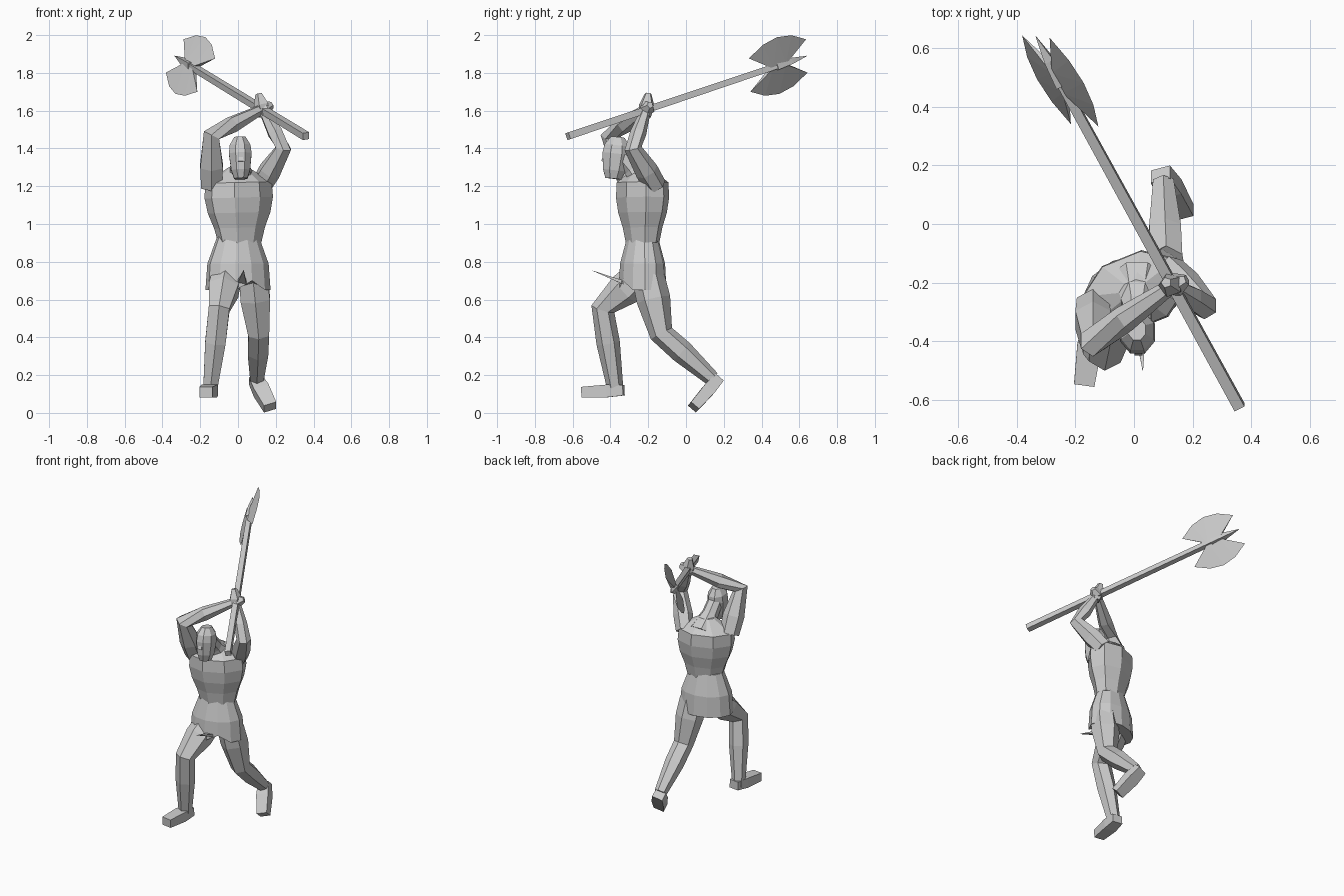
import bpy
import bmesh
import math
from mathutils import Vector

cube = bpy.data.objects.get("Cube")
if cube:
    bpy.data.objects.remove(cube, do_unlink=True)

grey = bpy.data.materials.new("plain_grey")
grey.use_nodes = True
colour = (0.6, 0.6, 0.6, 1)
grey.diffuse_color = colour
grey.node_tree.nodes["Principled BSDF"].inputs["Base Color"].default_value = colour


def finish(name, bm):
    bmesh.ops.recalc_face_normals(bm, faces=bm.faces)
    mesh = bpy.data.meshes.new(name)
    bm.to_mesh(mesh)
    bm.free()
    mesh.materials.append(grey)
    obj = bpy.data.objects.new(name, mesh)
    bpy.context.collection.objects.link(obj)
    return obj


def tube(name, path, widths, sides=6, depth=1.0, yaw=0):
    """Faceted tube along a path; depth scales its thickness across the width."""
    bm = bmesh.new()
    reference = Vector((math.cos(yaw), math.sin(yaw), 0))
    grow = 1 / math.cos(math.pi / sides)
    last = len(path) - 1
    rings = []
    for i, (centre, width) in enumerate(zip(path, widths)):
        tangent = (path[min(i + 1, last)] - path[max(i - 1, 0)]).normalized()
        across = (reference - tangent * reference.dot(tangent)).normalized()
        outward = tangent.cross(across) * depth
        ring = []
        for k in range(sides):
            angle = math.tau * (k + 0.5) / sides
            offset = across * math.cos(angle) + outward * math.sin(angle)
            ring.append(bm.verts.new(centre + offset * width * grow))
        rings.append(ring)
    for low, high in zip(rings, rings[1:]):
        for k in range(sides):
            following = (k + 1) % sides
            bm.faces.new((low[k], low[following], high[following], high[k]))
    bm.faces.new(rings[0])
    bm.faces.new(rings[-1])
    return finish(name, bm)


def column(name, start, end, widths, **options):
    """Tube with evenly spaced rings from start to end."""
    last = len(widths) - 1
    path = [start.lerp(end, i / last) for i in range(last + 1)]
    return tube(name, path, widths, **options)


def limb(name, joints, widths, swell=1.2, **options):
    """Tube through joints, with a muscle swelling between each pair."""
    path, thickness = [joints[0]], [widths[0]]
    for i in range(len(joints) - 1):
        path += [joints[i].lerp(joints[i + 1], 0.4), joints[i + 1]]
        thickness += [swell * (widths[i] + widths[i + 1]) / 2, widths[i + 1]]
    return tube(name, path, thickness, **options)


def point(x, y, z):
    return Vector((x, y, z))


# Torso, twisted so that its left shoulder is drawn back
waist = point(0.01, -0.23, 0.9)
collar = point(0, -0.23, 1.3)
column("torso", waist, collar, (0.11, 0.13, 0.16, 0.175, 0.17, 0.05),
       sides=8, depth=0.7, yaw=math.radians(22))

# Tunic skirt with two tears in the front hem
skirt = column("skirt", point(0, -0.23, 0.65), point(0, -0.23, 0.93),
               (0.17, 0.16, 0.11), sides=12, depth=0.7, yaw=math.radians(15))
for torn in (7, 9):
    skirt.data.vertices[torn].co.z += 0.05

cloth_end = point(0.03, -0.5, 0.755)
column("torn_cloth_spike", point(0.02, -0.33, 0.69), cloth_end,
       (0.025, 0.012, 0.001), sides=4, depth=0.4)

# Neck and head
chin = point(0.015, -0.385, 1.24)
crown = point(0.01, -0.36, 1.46)
column("neck", point(0.01, -0.2, 1.2), chin.lerp(crown, 0.7),
       (0.09, 0.05, 0.045), sides=8)
column("head", chin, crown, (0.035, 0.05, 0.055, 0.06, 0.055, 0.03),
       sides=8, depth=1.2)
column("nose", point(0.015, -0.435, 1.33), point(0.015, -0.42, 1.39),
       (0.014, 0.008), sides=4)

# Arms raised to a shared grip on the shaft
grip = point(0.13, -0.21, 1.61)
limb("right_arm",
     (point(-0.14, -0.28, 1.2), point(-0.14, -0.4, 1.47), grip),
     (0.055, 0.045, 0.022))
limb("left_arm",
     (point(0.12, -0.16, 1.2), point(0.24, -0.28, 1.4), grip),
     (0.05, 0.04, 0.022))

# Hands wrapped around the shaft
for name, reach in (("right_hand", point(0.05, 0.02, 0.02)),
                    ("left_hand", point(-0.02, 0.01, 0.08))):
    column(name, grip - reach / 2, grip + reach, (0.025, 0.035, 0.015), sides=5)

# Forward right leg, and trailing left leg pushing off its toes
leg_widths = (0.075, 0.055, 0.035)
limb("right_leg",
     (point(-0.06, -0.25, 0.72), point(-0.1, -0.44, 0.55),
      point(-0.15, -0.37, 0.1)), leg_widths)
limb("left_leg",
     (point(0.08, -0.2, 0.72), point(0.11, -0.13, 0.42),
      point(0.1, 0.14, 0.18)), leg_widths)
for name, heel, toe in (
        ("right_foot", point(-0.14, -0.33, 0.12), point(-0.17, -0.55, 0.11)),
        ("left_foot", point(0.09, 0.17, 0.18), point(0.17, 0.04, 0.03))):
    limb(name, (heel, toe), (0.035, 0.035), sides=4, depth=0.8)

# Axe shaft and pointed tip
butt = point(0.36, -0.625, 1.465)
tip = point(-0.335, 0.64, 1.89)
shaft = (tip - butt).normalized()
column("axe_shaft", butt, butt.lerp(tip, 0.9), (0.019, 0.016), sides=4)
column("axe_tip", butt.lerp(tip, 0.87), tip, (0.022, 0.016, 0.001), sides=4)

# Twin axe blades, thick at the root and tapering to a curved edge
head_centre = butt.lerp(tip, 0.88)
rise = point(0.45, 0, 0.9)
rise = (rise - shaft * rise.dot(shaft)).normalized()


def blade(name, out):
    bm = bmesh.new()
    normal = shaft.cross(out)
    steps = (-1, -0.5, 0, 0.5, 1)
    rim = [bm.verts.new(head_centre + shaft * s * 0.18
                        + out * (0.17 - 0.07 * s * s)) for s in steps]
    sheets = [[bm.verts.new(head_centre + shaft * s * 0.04 + normal * side)
               for s in (-1, 1)] for side in (-0.014, 0.014)]
    middle = len(rim) // 2
    for back, front in sheets:
        for k in range(len(rim) - 1):
            root = back if k < middle else front
            bm.faces.new((root, rim[k], rim[k + 1]))
        bm.faces.new((back, rim[middle], front))
    near, far = sheets
    bm.faces.new((near[0], far[0], rim[0]))
    bm.faces.new((near[1], far[1], rim[-1]))
    bm.faces.new((near[0], near[1], far[1], far[0]))
    finish(name, bm)


blade("upper_blade", rise)
blade("lower_blade", -rise)
